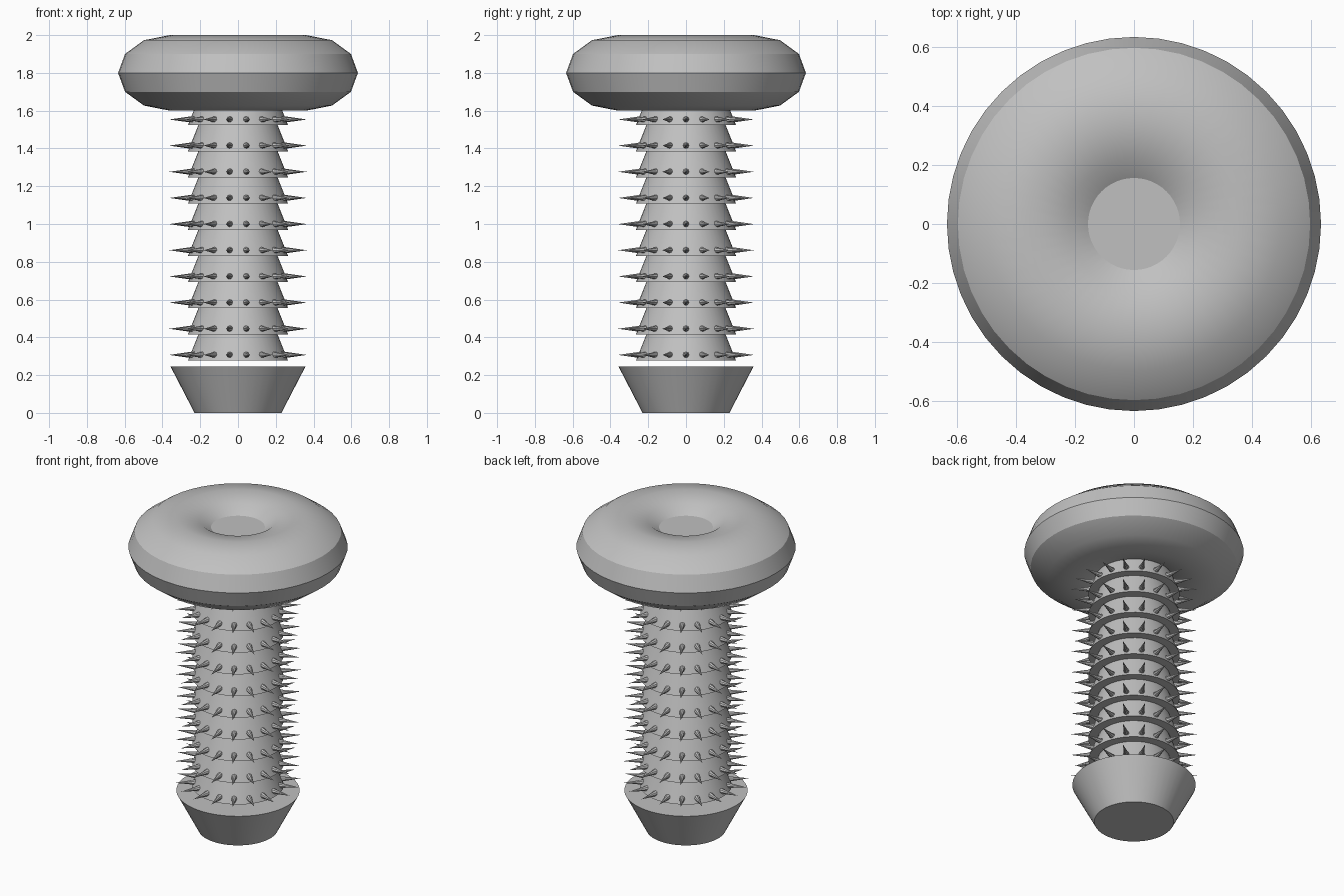
import bpy, bmesh, math
from mathutils import Matrix

if "Cube" in bpy.data.objects:
    bpy.data.objects.remove(bpy.data.objects["Cube"], do_unlink=True)

SIDES = 48
grey = bpy.data.materials.new("plain grey")
grey.use_nodes = True
COLOUR = (0.53, 0.53, 0.53, 1)
grey.diffuse_color = COLOUR
grey.node_tree.nodes["Principled BSDF"].inputs["Base Color"].default_value = COLOUR


def make_mesh(name, bm):
    bmesh.ops.recalc_face_normals(bm, faces=bm.faces)
    mesh = bpy.data.meshes.new(name)
    bm.to_mesh(mesh)
    bm.free()
    mesh.materials.append(grey)
    return mesh


def place(name, mesh, z=0):
    obj = bpy.data.objects.new(name, mesh)
    obj.location.z = z
    bpy.context.collection.objects.link(obj)
    return obj


def frustum(name, r_low, r_high, height):
    bm = bmesh.new()
    bmesh.ops.create_cone(bm, cap_ends=True, segments=SIDES, radius1=r_low,
                          radius2=r_high, depth=height,
                          matrix=Matrix.Translation((0, 0, height / 2)))
    return make_mesh(name, bm)


def spike_ring(name, count, r_base, r_tip, thickness):
    bm = bmesh.new()
    length = r_tip - r_base
    outward = (Matrix.Translation((r_base + length / 2, 0, 0))
               @ Matrix.Rotation(math.pi / 2, 4, "Y"))
    for i in range(count):
        turn = Matrix.Rotation(math.tau * i / count, 4, "Z")
        bmesh.ops.create_cone(bm, cap_ends=True, segments=8, radius1=thickness,
                              radius2=0, depth=length, matrix=turn @ outward)
    return make_mesh(name, bm)


# Flared foot
place("foot", frustum("foot", 0.23, 0.357, 0.245))

# Stacked tapering shaft segments, each with a ring of spikes
PITCH, FIRST, ROWS = 0.1385, 0.277, 10
segment = frustum("shaft_segment", 0.265, 0.16, 0.263)
spikes = spike_ring("spike_ring", 18, 0.21, 0.365, 0.022)
for row in range(ROWS + 1):
    z = FIRST + row * PITCH
    place(f"shaft_segment_{row + 1}", segment, z)
    if row < ROWS:
        place(f"spike_ring_{row + 1}", spikes, z + 0.03)

# Rounded ring-shaped head
bpy.ops.mesh.primitive_torus_add(major_segments=SIDES, minor_segments=12,
                                 major_radius=0.36, minor_radius=0.2,
                                 location=(0, 0, 1.8))
head = bpy.context.object
head.name = "head_ring"
for v in head.data.vertices:  # widen the tube sideways into an oval
    radius = math.hypot(v.co.x, v.co.y)
    stretch = (0.36 + (radius - 0.36) * 1.375) / radius
    v.co.x *= stretch
    v.co.y *= stretch
head.data.materials.append(grey)

# Smooth shading with sharp rims
bpy.ops.object.select_all(action="DESELECT")
for obj in bpy.context.collection.objects:
    if obj.type == "MESH" and obj.data.materials and obj.data.materials[0] == grey:
        obj.select_set(True)
bpy.context.view_layer.objects.active = head
bpy.ops.object.shade_smooth_by_angle(angle=math.radians(30))
